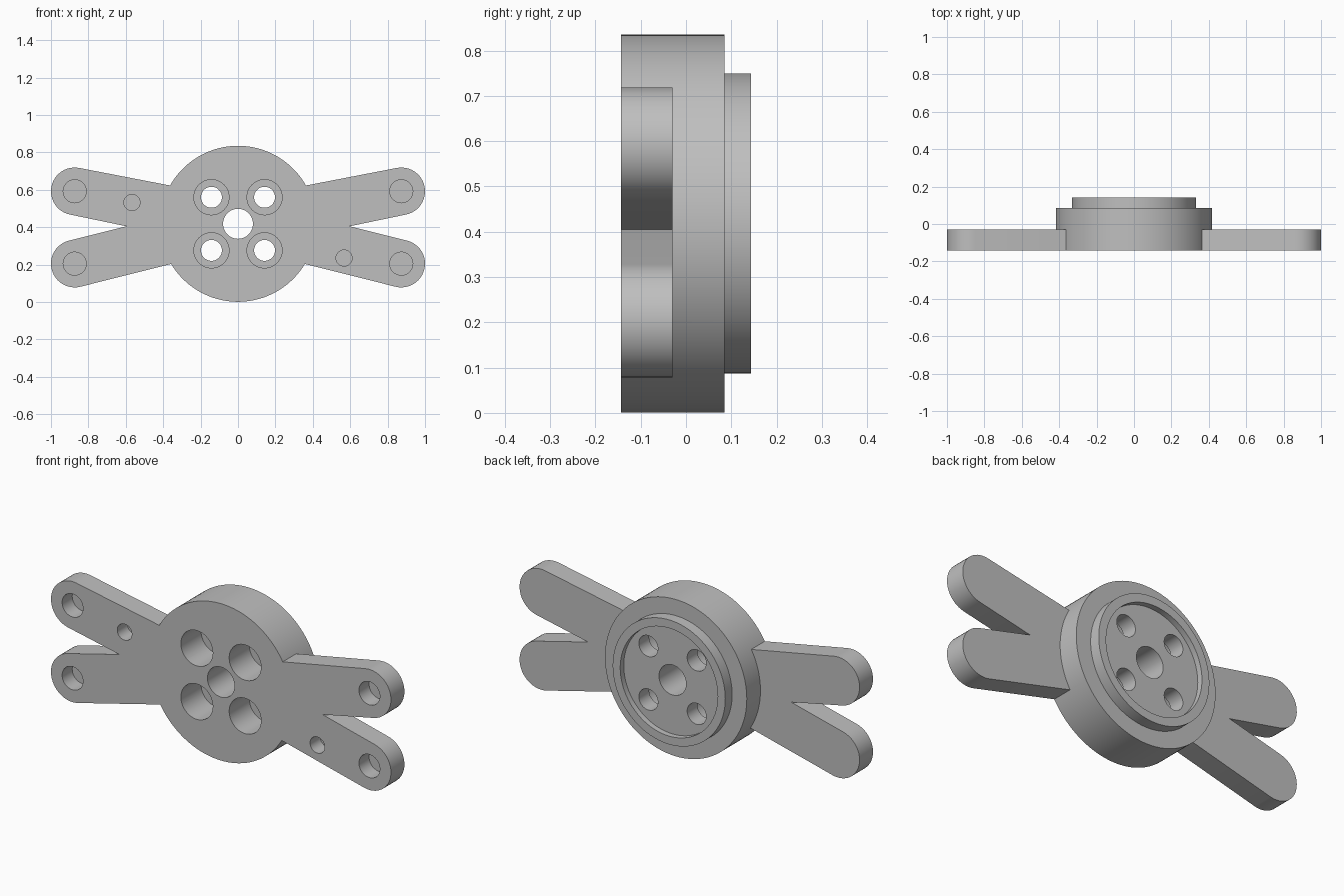
import bpy, bmesh, math
from mathutils import Vector

cube = bpy.data.objects.get("Cube")
if cube:
    bpy.data.objects.remove(cube, do_unlink=True)

MID = 0.418            # height of the hub axis
FRONT, ARM_BACK, HUB_BACK, RIM_BACK = -0.143, -0.03, 0.085, 0.143

grey = bpy.data.materials.new("plain_grey")
grey.use_nodes = True
grey.diffuse_color = (0.52, 0.52, 0.52, 1)
grey.node_tree.nodes["Principled BSDF"].inputs["Base Color"].default_value = (0.52, 0.52, 0.52, 1)


def prism(name, outline, y0, y1):
    """Extrude an x/z outline from y0 to y1."""
    bm = bmesh.new()
    face = bm.faces.new([bm.verts.new((x, y0, z)) for x, z in outline])
    out = bmesh.ops.extrude_face_region(bm, geom=[face])
    moved = [v for v in out["geom"] if isinstance(v, bmesh.types.BMVert)]
    bmesh.ops.translate(bm, verts=moved, vec=(0, y1 - y0, 0))
    bmesh.ops.recalc_face_normals(bm, faces=bm.faces)
    mesh = bpy.data.meshes.new(name)
    bm.to_mesh(mesh)
    bm.free()
    mesh.materials.append(grey)
    obj = bpy.data.objects.new(name, mesh)
    bpy.context.collection.objects.link(obj)
    return obj


def arc(cx, cz, r, start, end, steps):
    return [(cx + r * math.cos(start + (end - start) * i / steps),
             cz + r * math.sin(start + (end - start) * i / steps)) for i in range(steps + 1)]


def cylinder(name, x, z, r, y0, y1, sides=48):
    return prism(name, arc(x, z, r, 0, math.tau, sides)[:-1], y0, y1)


def tip_arc(before, centre, after, r):
    """Rounded arm end, tangent to the edges from both neighbouring points."""
    c = Vector(centre)
    a, b = Vector(before) - c, Vector(after) - c
    start = math.atan2(a.y, a.x) + math.acos(r / a.length)
    end = math.atan2(b.y, b.x) - math.acos(r / b.length)
    while end < start:
        end += math.tau
    return arc(*centre, r, start, end, 24)


def combine(target, tool, operation):
    mod = target.modifiers.new(operation.lower(), 'BOOLEAN')
    mod.operation, mod.solver, mod.object = operation, 'EXACT', tool
    bpy.context.view_layer.objects.active = target
    bpy.ops.object.modifier_apply(modifier=mod.name)
    bpy.data.objects.remove(tool, do_unlink=True)


# Hub with its raised rear rim
hub = cylinder("hub_with_arms", 0, MID, 0.417, FRONT, HUB_BACK, 128)
combine(hub, cylinder("rear_rim", 0, MID, 0.331, 0, RIM_BACK, 128), 'UNION')

# Forked arms, counter-clockwise from the lower root, mirrored to both sides
TIPS = [(0.873, 0.205), (0.873, 0.592)]
low_root, high_root, notch = (0.358, 0.203), (0.364, 0.623), (0.597, 0.405)
fork = [(0.2, 0.25), low_root]
fork += tip_arc(low_root, TIPS[0], notch, 0.127) + [notch]
fork += tip_arc(notch, TIPS[1], high_root, 0.127) + [high_root, (0.2, 0.58)]
for side in (1, -1):
    outline = [(side * x, z) for x, z in fork]
    combine(hub, prism("fork_arms", outline, FRONT, ARM_BACK), 'UNION')

# Rear recess and centre bore
holes = [(0, MID, 0.287, RIM_BACK - 0.03, 0.3), (0, MID, 0.08, -0.3, 0.3)]
for sx in (1, -1):
    # Counterbored bolt holes
    for sz in (1, -1):
        x, z = sx * 0.142, MID + sz * 0.142
        holes += [(x, z, 0.094, -0.3, FRONT + 0.17), (x, z, 0.056, -0.3, 0.3)]
    # Blind holes at the arm tips
    holes += [(sx * x, z, 0.0615, -0.3, FRONT + 0.085) for x, z in TIPS]
# Small blind holes on opposite arms
holes += [(-0.567, 0.532, 0.043, -0.3, FRONT + 0.085), (0.567, 0.235, 0.043, -0.3, FRONT + 0.085)]
for x, z, r, y0, y1 in holes:
    combine(hub, cylinder("hole_cutter", x, z, r, y0, y1, 96 if r > 0.2 else 48), 'DIFFERENCE')

# Smooth round walls, keep edges crisp
bpy.ops.object.select_all(action='DESELECT')
hub.select_set(True)
bpy.context.view_layer.objects.active = hub
bpy.ops.object.shade_smooth_by_angle(angle=math.radians(30))
